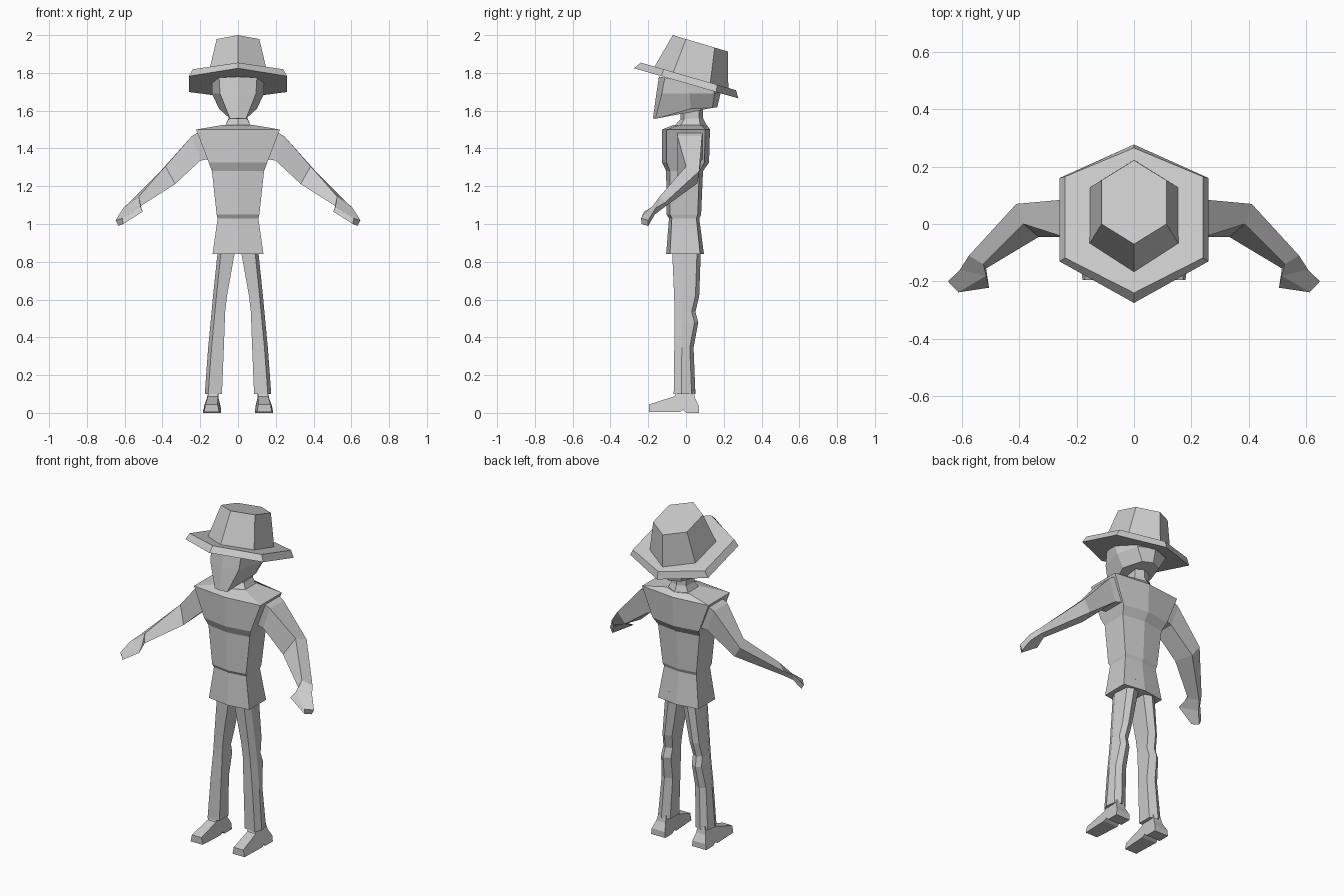
import bpy, bmesh
from mathutils import Vector

grey = bpy.data.materials.new("light_grey")
grey.diffuse_color = (0.6, 0.6, 0.6, 1)


def finish(name, bm):
    bmesh.ops.recalc_face_normals(bm, faces=bm.faces)
    me = bpy.data.meshes.new(name)
    bm.to_mesh(me)
    bm.free()
    me.materials.append(grey)
    ob = bpy.data.objects.new(name, me)
    bpy.context.collection.objects.link(ob)
    return ob


def loft(name, rings, side=1):
    """Bridge equal-length point rings and cap both ends."""
    bm = bmesh.new()
    loops = [[bm.verts.new((side * x, y, z)) for x, y, z in r] for r in rings]
    n = len(loops[0])
    for a, b in zip(loops, loops[1:]):
        for i in range(n):
            j = (i + 1) % n
            bm.faces.new((a[i], a[j], b[j], b[i]))
    bm.faces.new(loops[0])
    bm.faces.new(loops[-1])
    return finish(name, bm)


def sym(half):
    """Mirror a half ring whose first and last points lie on x = 0."""
    return half + [(-x, y, z) for x, y, z in half[-2:0:-1]]


def tilted(half, z0, slope=-0.289):
    return sym([(x, y, z0 + slope * y) for x, y in half])


# Hat: tilted hexagonal brim and tapered crown
loft("hat_brim", [
    tilted([(0, -.275), (.26, -.13), (.26, .16), (0, .277)], 1.745),
    tilted([(0, -.24), (.24, -.118), (.24, .165), (0, .265)], 1.785)])
loft("hat_crown", [
    tilted([(0, -.168), (.155, -.068), (.153, .128), (0, .224)], 1.782),
    tilted([(0, -.07), (.113, 0), (.113, .152), (0, .222)], 1.979, -.297)])

# Head: faceted, with the chin jutting forward
loft("head", [
    sym([(0, -.175, 1.56), (.042, -.162, 1.557), (.1, .025, 1.61),
         (.06, .14, 1.615), (0, .165, 1.617)]),
    sym([(0, -.157, 1.69), (.095, -.128, 1.69), (.138, .02, 1.69),
         (.1, .15, 1.69), (0, .185, 1.70)]),
    sym([(0, -.143, 1.78), (.1, -.112, 1.775), (.138, 0, 1.75),
         (.1, .14, 1.715), (0, .18, 1.705)])])

# Neck
loft("neck", [
    sym([(0, -.065, 1.515), (.068, -.03, 1.52), (.068, .075, 1.52), (0, .11, 1.52)]),
    sym([(0, -.03, 1.555), (.05, -.01, 1.555), (.05, .07, 1.56), (0, .09, 1.56)]),
    sym([(0, -.03, 1.64), (.05, -.01, 1.64), (.05, .07, 1.64), (0, .09, 1.64)])])

# Torso: z, half width, front y, back y, corner inset
body = [(.84, .135, -.105, .095, .02), (1.03, .108, -.09, .07, .015),
        (1.05, .113, -.103, .08, .018), (1.28, .138, -.105, .09, .02),
        (1.325, .155, -.127, .122, .025), (1.5, .222, -.127, .127, .025),
        (1.525, .075, -.065, .11, .03)]
loft("torso", [sym([(0, f, z), (w, f + c, z), (w, b - c, z), (0, b, z)])
               for z, w, f, b, c in body])

# Arm rings: front top, back top, back bottom, front bottom
arm = [
    [(.20, -.045, 1.49), (.20, .09, 1.49), (.15, .09, 1.345), (.15, -.045, 1.345)],
    [(.245, -.045, 1.465), (.245, .085, 1.465), (.20, .08, 1.335), (.20, -.045, 1.335)],
    [(.385, 0, 1.305), (.41, .07, 1.28), (.365, .06, 1.215), (.332, -.045, 1.212)],
    [(.525, -.14, 1.145), (.575, -.11, 1.115), (.565, -.12, 1.085), (.515, -.155, 1.095)]]
hand = [arm[-1],
        [(.515, -.18, 1.09), (.607, -.16, 1.085), (.60, -.165, 1.05), (.505, -.222, 1.065)],
        [(.612, -.238, 1.03), (.648, -.2, 1.02), (.632, -.2, .99), (.608, -.235, 1.0)]]

# Leg: z, inner x, outer x, front y, back y
leg = [(.1, .085, .176, -.065, .05), (.345, .075, .158, -.062, .04),
       (.48, .07, .145, -.06, .065), (.535, .068, .14, -.06, .05),
       (.62, .058, .132, -.063, .07), (.9, .008, .103, -.075, .08)]
leg_rings = [[(i, f + .008, z), (o - .018, f, z), (o, f + .04, z),
              (o - .01, b - .02, z), ((i + o) / 2, b, z), (i, b - .02, z)]
             for z, i, o, f, b in leg]

# Shoe side profile: y, z, inner x, outer x
shoe = [(-.195, .004, .1, .18), (-.195, .045, .108, .172), (-.06, .088, .105, .16),
        (-.05, .12, .105, .155), (.04, .12, .105, .155), (.048, .078, .103, .165),
        (.07, .035, .092, .18), (.07, 0, .09, .184), (0, 0, .09, .184),
        (-.015, .016, .09, .184), (-.035, .004, .09, .186)]

for label, s in (("left", 1), ("right", -1)):
    loft(label + "_arm", arm, s)
    loft(label + "_hand", hand, s)
    loft(label + "_leg", leg_rings, s)
    loft(label + "_shoe", [[(i, y, z) for y, z, i, o in shoe],
                           [(o, y, z) for y, z, i, o in shoe]], s)
